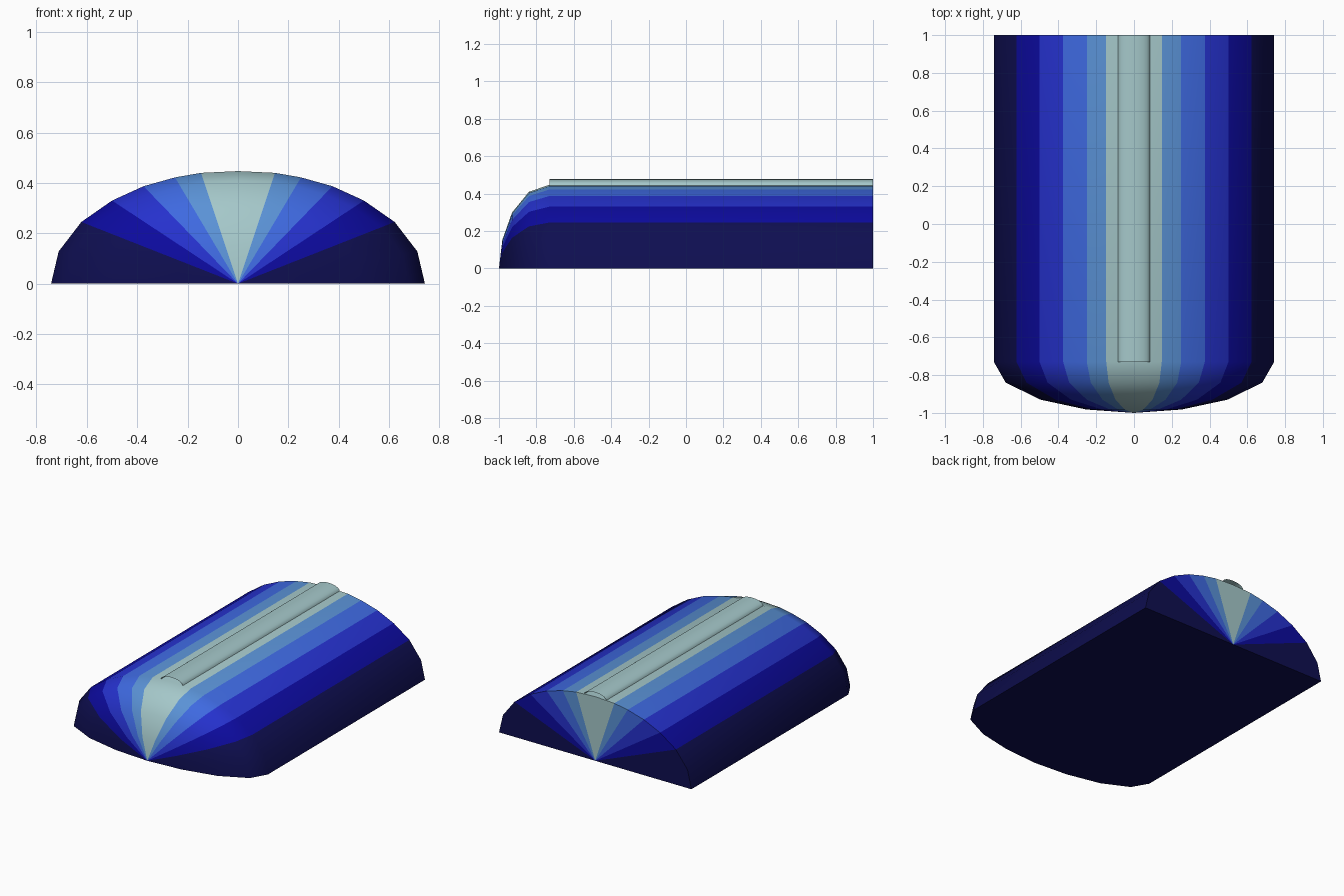
import bpy, bmesh, math

if "Cube" in bpy.data.objects:
    bpy.data.objects.remove(bpy.data.objects["Cube"])


def srgb(*rgb):
    lin = [(c / 255 / 12.92) if c <= 10 else ((c / 255 + 0.055) / 1.055) ** 2.4 for c in rgb]
    return (*lin, 1.0)


def material(name, *rgb):
    m = bpy.data.materials.new(name)
    m.diffuse_color = srgb(*rgb)
    m.use_nodes = True
    m.node_tree.nodes["Principled BSDF"].inputs["Base Color"].default_value = m.diffuse_color
    return m


# Colours from the lower sides up to the crown
MATS = [
    material("midnight navy", 14, 14, 80),
    material("dark blue", 12, 10, 158),
    material("deep blue", 37, 49, 205),
    material("royal blue", 62, 105, 224),
    material("sky blue", 90, 146, 214),
    material("pale grey teal", 165, 200, 202),
]


def finish(bm, name, mats):
    me = bpy.data.meshes.new(name)
    bm.to_mesh(me)
    bm.free()
    ob = bpy.data.objects.new(name, me)
    bpy.context.collection.objects.link(ob)
    for m in mats:
        me.materials.append(m)
    bpy.ops.object.select_all(action='DESELECT')
    ob.select_set(True)
    bpy.context.view_layer.objects.active = ob
    bpy.ops.object.shade_smooth_by_angle(angle=math.radians(40))
    return ob


# Domed hull: one cross-section swept along y, shrinking to a point at the nose
half = [(0.742, 0.0), (0.712, 0.128), (0.622, 0.245), (0.5, 0.33),
        (0.375, 0.387), (0.25, 0.422), (0.147, 0.44)]
profile = half + [(0.0, 0.447)] + [(-x, z) for x, z in reversed(half)]
band = [0, 0, 1, 2, 3, 4, 5]
band += band[::-1]
sections = [(1.0, 1.0), (-0.73, 1.0), (-0.84, 0.915), (-0.93, 0.667), (-0.982, 0.34)]

bm = bmesh.new()
rings = [[bm.verts.new((x * s, y, z * s)) for x, z in profile] for y, s in sections]
nose = bm.verts.new((0, -1, 0))
back = bm.verts.new((0, 1, 0))


def face(verts, mat=0):
    bm.faces.new(verts).material_index = mat


for i, colour in enumerate(band):
    for a, b in zip(rings, rings[1:]):
        face((a[i], a[i + 1], b[i + 1], b[i]), colour)
    face((rings[-1][i], rings[-1][i + 1], nose), colour)   # nose fan
    face((rings[0][i + 1], rings[0][i], back), colour)     # rear fan

# Flat underside
face((rings[0][0], rings[1][0], rings[1][-1], rings[0][-1], back))
for a, b in zip(rings[1:], rings[2:]):
    face((a[0], b[0], b[-1], a[-1]))
face((rings[-1][0], nose, rings[-1][-1]))
bmesh.ops.recalc_face_normals(bm, faces=bm.faces)
finish(bm, "domed_hull", MATS)

# Open half-round ridge strip along the crown
bm = bmesh.new()
steps = 10
arc = [(0.085 * math.cos(math.pi * k / steps), 0.442 + 0.035 * math.sin(math.pi * k / steps))
       for k in range(steps + 1)]
rows = [[bm.verts.new((x, y, z)) for x, z in arc] for y in (1.0, -0.73)]
for i in range(steps):
    bm.faces.new((rows[0][i], rows[0][i + 1], rows[1][i + 1], rows[1][i]))
bm.normal_update()
if sum(f.normal.z for f in bm.faces) < 0:
    bmesh.ops.reverse_faces(bm, faces=bm.faces)
finish(bm, "ridge_strip", MATS[5:])
